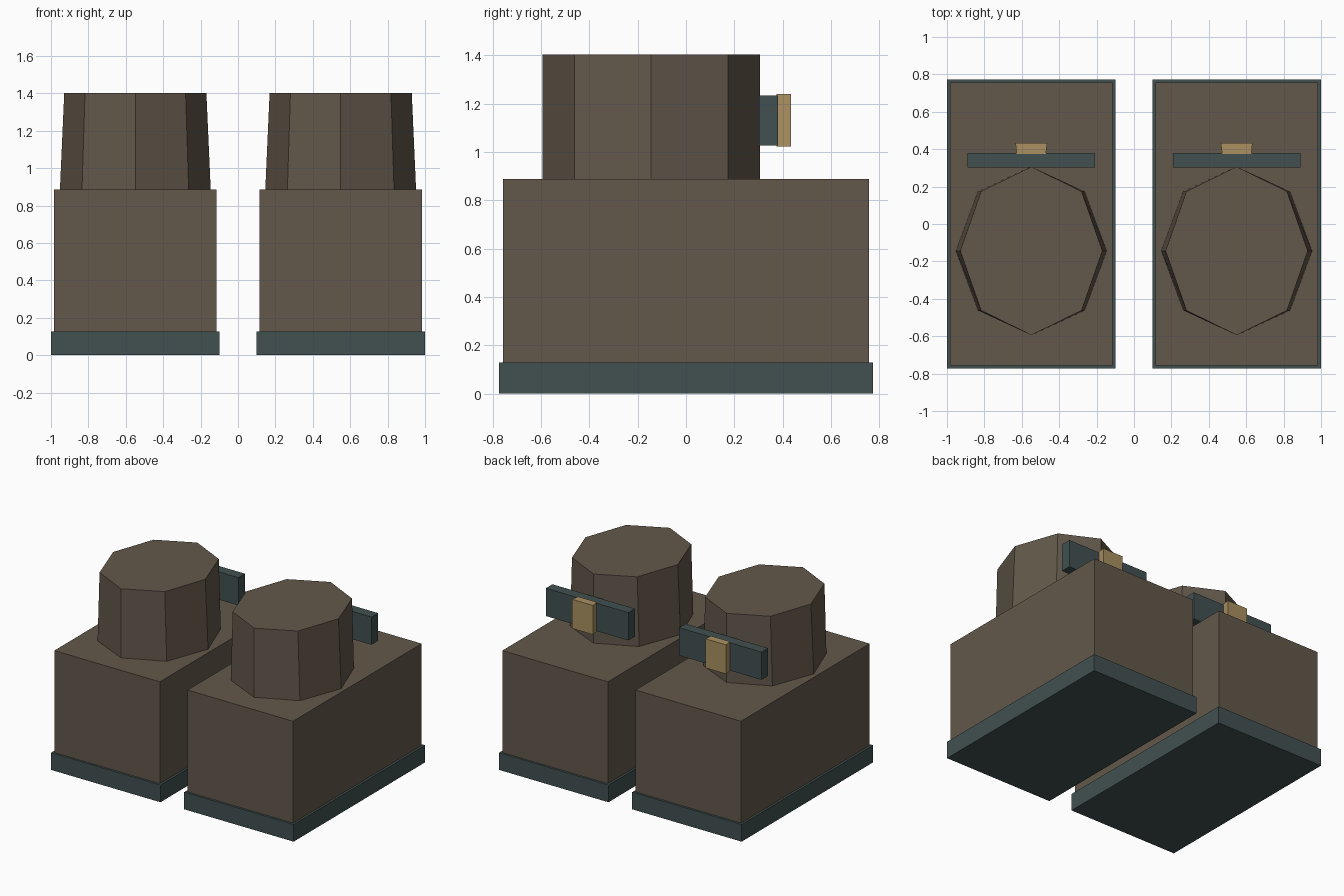
import bpy
import bmesh
import math

cube = bpy.data.objects.get("Cube")
if cube:
    bpy.data.objects.remove(cube, do_unlink=True)


def material(name, color):
    mat = bpy.data.materials.new(name)
    mat.use_nodes = True
    rgba = (*color, 1.0)
    mat.diffuse_color = rgba
    mat.node_tree.nodes["Principled BSDF"].inputs["Base Color"].default_value = rgba
    return mat


leather = material("brown_leather", (0.125, 0.098, 0.070))
rubber = material("dark_teal", (0.054, 0.082, 0.082))
brass = material("brass", (0.40, 0.28, 0.12))


def finish(bm, name, mat):
    bmesh.ops.recalc_face_normals(bm, faces=bm.faces)
    mesh = bpy.data.meshes.new(name)
    bm.to_mesh(mesh)
    bm.free()
    mesh.materials.append(mat)
    obj = bpy.data.objects.new(name, mesh)
    bpy.context.collection.objects.link(obj)
    return obj


def box(name, mat, cx, half_x, y, z, back_flare=1.0):
    """Box centred on cx, spanning the y and z ranges; the back may flare in x."""
    bm = bmesh.new()
    bmesh.ops.create_cube(bm, size=2)
    for v in bm.verts:
        flare = back_flare if v.co.y > 0 else 1.0
        v.co.x = cx + v.co.x * half_x * flare
        v.co.y = y[v.co.y > 0]
        v.co.z = z[v.co.z > 0]
    return finish(bm, name, mat)


def shaft(name, mat, cx, cy, radius_y, bottom_x, top_x, z):
    """Oval eight-sided tube that narrows sideways towards the top."""
    bm = bmesh.new()
    rings = []
    for radius_x, height in zip((bottom_x, top_x), z):
        rings.append([bm.verts.new((cx + radius_x * math.cos(i * math.pi / 4),
                                    cy + radius_y * math.sin(i * math.pi / 4),
                                    height)) for i in range(8)])
    low, high = rings
    for i in range(8):
        j = (i + 1) % 8
        bm.faces.new((low[i], low[j], high[j], high[i]))
    bm.faces.new(low)
    bm.faces.new(high)
    return finish(bm, name, mat)


# One boot on each side
for side, sign in (("right", -1), ("left", 1)):
    cx = sign * 0.549
    box(f"{side}_sole", rubber, cx, 0.451, (-0.773, 0.773), (0, 0.128))
    box(f"{side}_foot", leather, cx, 0.435, (-0.757, 0.757), (0.128, 0.887))
    shaft(f"{side}_shaft", leather, cx, -0.144, 0.45, 0.403, 0.38, (0.887, 1.402))
    # Strap and buckle behind the shaft
    box(f"{side}_strap", rubber, cx, 0.34, (0.303, 0.38), (1.026, 1.233))
    box(f"{side}_buckle", brass, cx, 0.078, (0.375, 0.434), (1.022, 1.239), 1.09)
